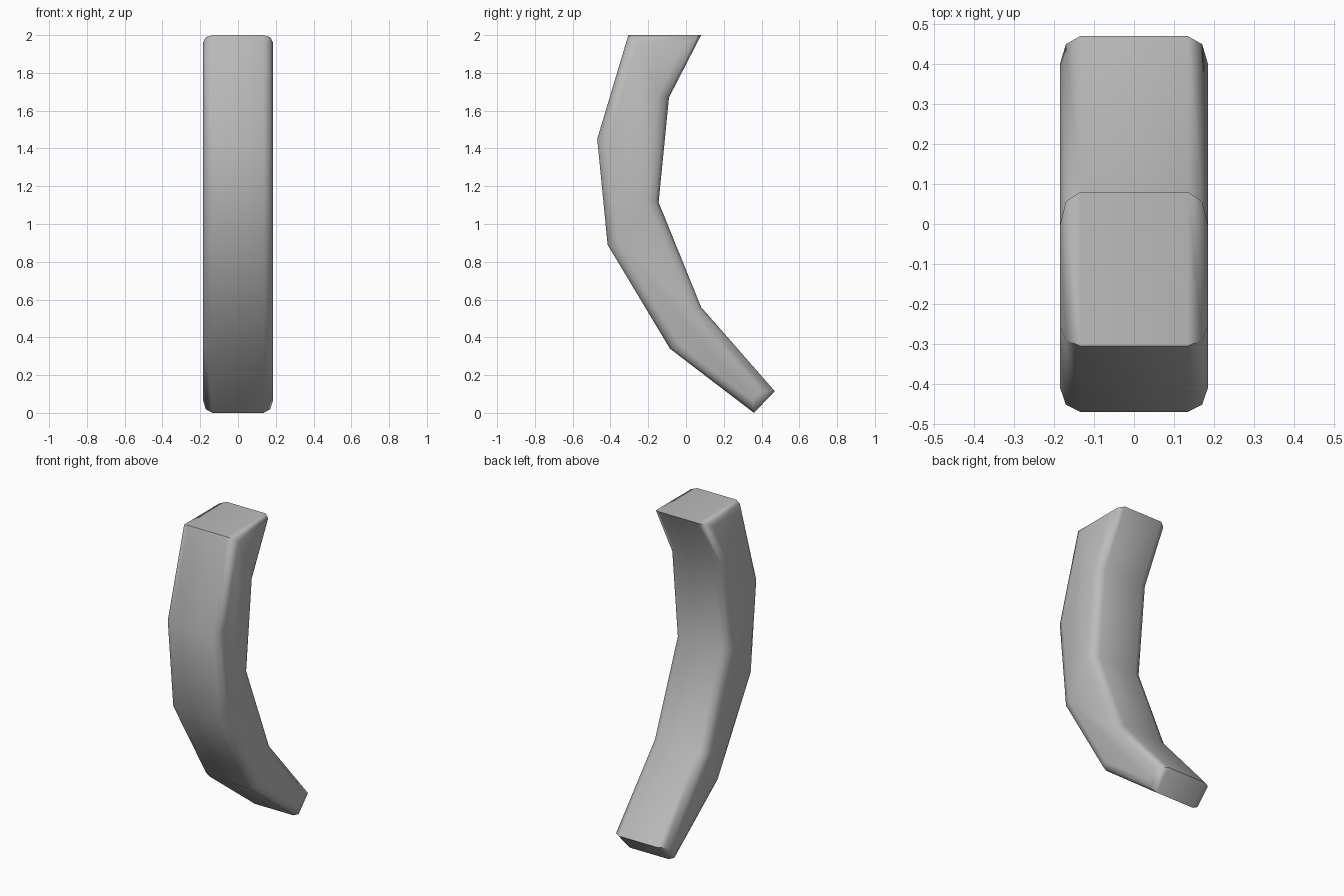
import bpy, bmesh, math

cube = bpy.data.objects.get("Cube")
if cube:
    bpy.data.objects.remove(cube, do_unlink=True)

# Plain grey material
grey = bpy.data.materials.new("grey")
grey.use_nodes = True
colour = (0.5, 0.5, 0.5, 1)
grey.diffuse_color = colour
grey.node_tree.nodes["Principled BSDF"].inputs["Base Color"].default_value = colour

# Side outline (y, z): down the front edge, then up the back edge
front = [(-0.305, 2), (-0.47, 1.45), (-0.415, 0.89), (-0.085, 0.34), (0.36, 0)]
back = [(0.47, 0.115), (0.08, 0.56), (-0.145, 1.115), (-0.09, 1.67), (0.08, 2)]
half_width = 0.185
stretch_y, stretch_z = 1.2, 0.75   # rounding is wider in y than in z

# Curved bar: extrude the outline across x and round both side rims
bm = bmesh.new()
rings = []
for x in (-half_width, half_width):
    rings.append([bm.verts.new((x, y / stretch_y, z / stretch_z)) for y, z in front + back])
n = len(rings[0])
bm.faces.new(rings[0])
bm.faces.new(reversed(rings[1]))
for i in range(n):
    j = (i + 1) % n
    bm.faces.new((rings[0][j], rings[0][i], rings[1][i], rings[1][j]))
bmesh.ops.recalc_face_normals(bm, faces=bm.faces)
rims = [e for e in bm.edges if e.verts[0].co.x == e.verts[1].co.x]
bmesh.ops.bevel(bm, geom=rims, offset=0.05, offset_type='OFFSET',
                segments=2, profile=0.5, affect='EDGES')
bmesh.ops.scale(bm, vec=(1, stretch_y, stretch_z), verts=bm.verts)

mesh = bpy.data.meshes.new("curved_bar")
bm.to_mesh(mesh)
bm.free()
mesh.materials.append(grey)
bar = bpy.data.objects.new("curved_bar", mesh)
bpy.context.collection.objects.link(bar)

# Smooth bends and rims, crisp end caps
bpy.ops.object.select_all(action='DESELECT')
bar.select_set(True)
bpy.context.view_layer.objects.active = bar
bpy.ops.object.shade_smooth_by_angle(angle=math.radians(55))
